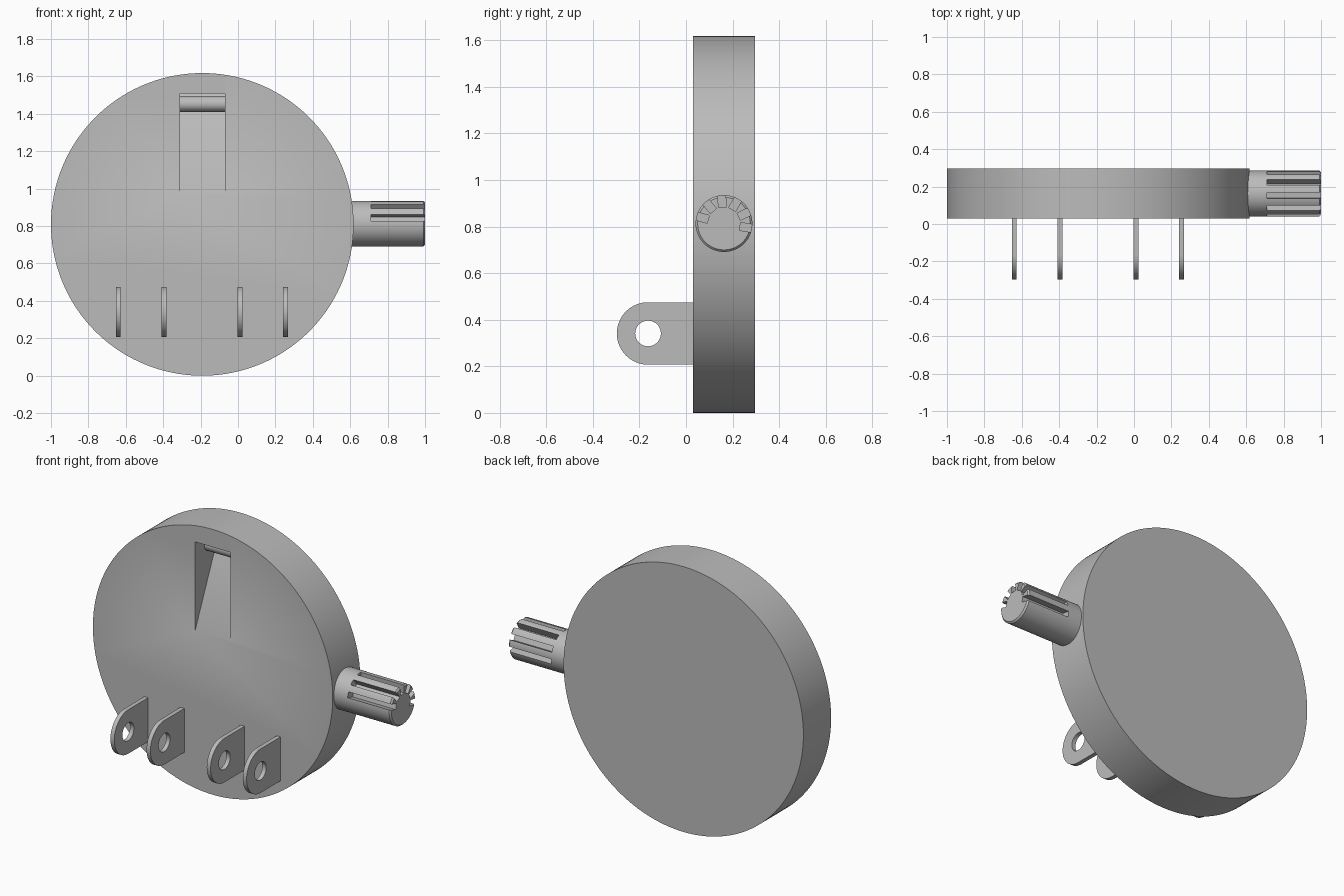
import bpy, bmesh, math
from mathutils import Vector, Matrix

if "Cube" in bpy.data.objects:
    bpy.data.objects.remove(bpy.data.objects["Cube"], do_unlink=True)

grey = bpy.data.materials.new("plain grey")
grey.use_nodes = True
colour = (0.5, 0.5, 0.5, 1)
grey.diffuse_color = colour
grey.node_tree.nodes["Principled BSDF"].inputs["Base Color"].default_value = colour


def add_object(name, bm):
    bmesh.ops.recalc_face_normals(bm, faces=bm.faces)
    mesh = bpy.data.meshes.new(name)
    bm.to_mesh(mesh)
    bm.free()
    mesh.materials.append(grey)
    obj = bpy.data.objects.new(name, mesh)
    bpy.context.collection.objects.link(obj)
    return obj


def cylinder(name, centre, radius, length, axis, sides=64, chamfer=0):
    bm = bmesh.new()
    bmesh.ops.create_cone(bm, cap_ends=True, segments=sides, radius1=radius,
                          radius2=radius, depth=length)
    if chamfer:
        rim = [e for e in bm.edges if all(v.co.z > 0 for v in e.verts)]
        bmesh.ops.bevel(bm, geom=rim, offset=chamfer, segments=1, affect='EDGES')
    turn = Vector((0, 0, 1)).rotation_difference(Vector(axis)).to_matrix().to_4x4()
    bm.transform(Matrix.Translation(centre) @ turn)
    return add_object(name, bm)


def extrude_x(name, profile, x, width):
    """Solid from a (y, z) profile, centred on x."""
    bm = bmesh.new()
    face = bm.faces.new([bm.verts.new((x - width / 2, y, z)) for y, z in profile])
    new = bmesh.ops.extrude_face_region(bm, geom=[face])["geom"]
    bmesh.ops.translate(bm, vec=(width, 0, 0),
                        verts=[g for g in new if isinstance(g, bmesh.types.BMVert)])
    return add_object(name, bm)


def cut(target, cutter):
    mod = target.modifiers.new("cut", 'BOOLEAN')
    mod.operation, mod.solver, mod.object = 'DIFFERENCE', 'EXACT', cutter
    bpy.context.view_layer.objects.active = target
    bpy.ops.object.modifier_apply(modifier=mod.name)
    bpy.data.objects.remove(cutter, do_unlink=True)


def smooth(obj):
    bpy.ops.object.select_all(action='DESELECT')
    obj.select_set(True)
    bpy.context.view_layer.objects.active = obj
    bpy.ops.object.shade_smooth_by_angle(angle=math.radians(30))


# Round body with a wedge-shaped pocket in its front
front, thick, radius = 0.03, 0.267, 0.809
body = cylinder("round_body", (-0.191, front + thick / 2, radius), radius, thick, (0, 1, 0), 160)
pocket_x, pocket_w = -0.19, 0.24
slope = 0.45
low, top = 0.97, 1.51
wedge = [(front - 0.02, low - 0.02 / slope), (front - 0.02, top),
         (front + slope * (top - low), top)]
cut(body, extrude_x("pocket_cutter", wedge, pocket_x, pocket_w))
smooth(body)

# Round bar across the top of the pocket
smooth(cylinder("pocket_bar", (pocket_x, front + 0.13, 1.453), 0.042, pocket_w, (1, 0, 0), 48))

# Side shaft, grooved lengthwise over part of its rim
sx, sy, sz, sr = 0.775, 0.163, 0.813, 0.122
shaft = cylinder("side_shaft", (sx, sy, sz), sr, 0.45, (1, 0, 0), 96, 0.009)
for i in range(6):
    bm = bmesh.new()
    bmesh.ops.create_cube(bm, size=1)
    bm.transform(Matrix.Translation((sx + 0.085, sy, sz))
                 @ Matrix.Rotation(math.radians(165 - 35 * i), 4, 'X')
                 @ Matrix.Translation((0, 0.12, 0))
                 @ Matrix.Diagonal((0.3, 0.1, 0.034, 1)))
    cut(shaft, add_object("groove_cutter", bm))
smooth(shaft)

# Four rounded lugs with holes on the front
ly, lz, lr = -0.163, 0.341, 0.134
arc = [math.radians(90 + 180 * i / 32) for i in range(33)]
outline = [(front + 0.01, lz - lr), (front + 0.01, lz + lr)]
outline += [(ly + lr * math.cos(a), lz + lr * math.sin(a)) for a in arc]
for n, x in enumerate((-0.64, -0.396, 0.01, 0.253), 1):
    lug = extrude_x(f"lug_{n}", outline, x, 0.026)
    cut(lug, cylinder("hole_cutter", (x, ly, lz), 0.055, 0.2, (1, 0, 0), 48))
    smooth(lug)
